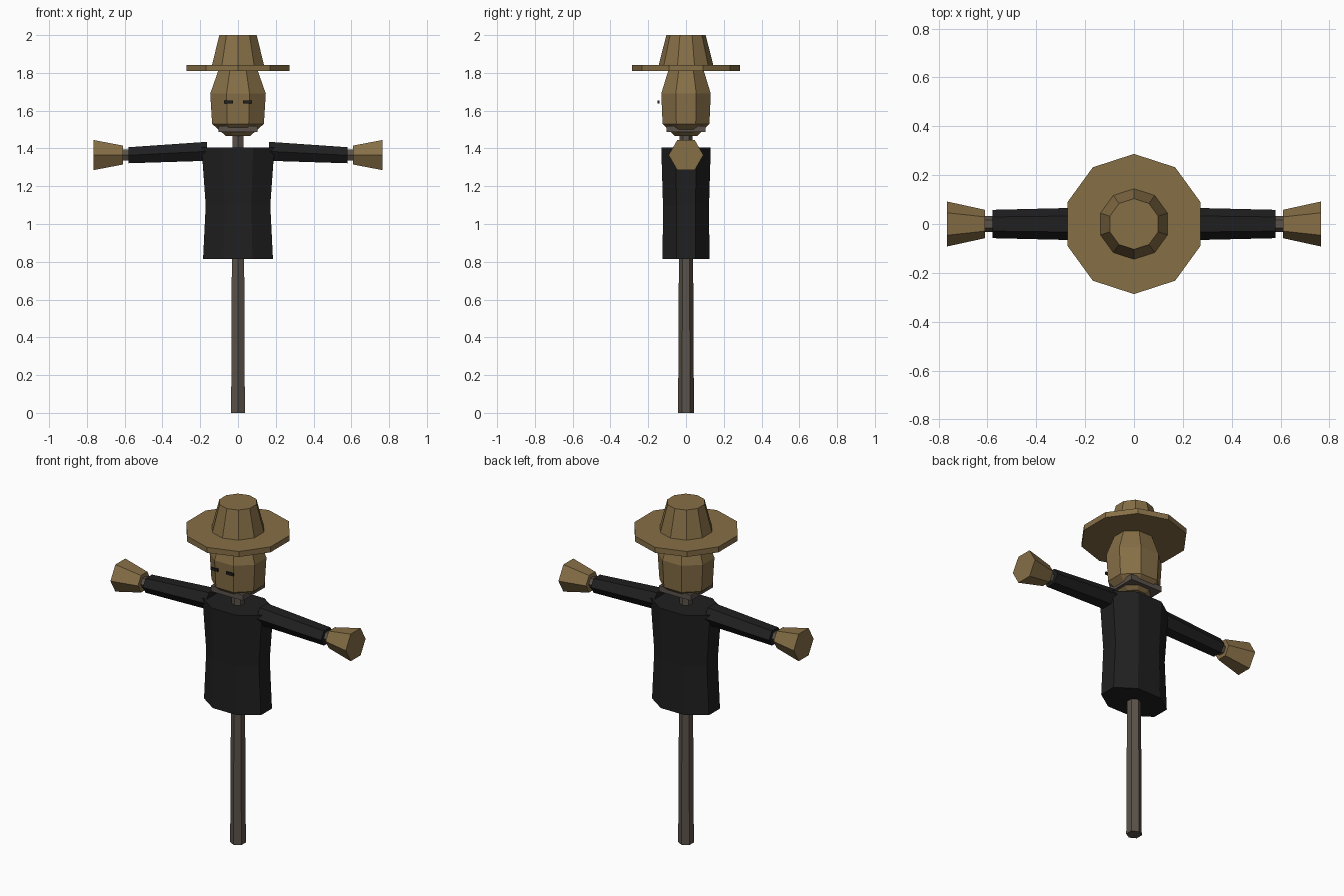
import bpy, bmesh, math
from mathutils import Matrix, Vector

if "Cube" in bpy.data.objects:
    bpy.data.objects.remove(bpy.data.objects["Cube"])


def material(name, rgb):
    m = bpy.data.materials.new(name)
    m.diffuse_color = (*rgb, 1)
    m.use_nodes = True
    m.node_tree.nodes["Principled BSDF"].inputs["Base Color"].default_value = m.diffuse_color
    return m


STRAW = material("straw tan", (0.24, 0.158, 0.062))
CLOTH = material("black cloth", (0.014, 0.014, 0.015))
WOOD = material("grey brown wood", (0.105, 0.086, 0.07))


def finish(name, bm, mat):
    bmesh.ops.recalc_face_normals(bm, faces=bm.faces)
    mesh = bpy.data.meshes.new(name)
    bm.to_mesh(mesh)
    bm.free()
    mesh.materials.append(mat)
    ob = bpy.data.objects.new(name, mesh)
    bpy.context.collection.objects.link(ob)
    return ob


def loft(name, mat, sides, sections, phase, matrix=Matrix()):
    """Stack of polygon rings (height, radius_x, radius_y), capped at both ends."""
    bm = bmesh.new()
    rings = []
    for h, rx, ry in sections:
        ring = []
        for i in range(sides):
            a = phase + 2 * math.pi * i / sides
            ring.append(bm.verts.new(matrix @ Vector((rx * math.cos(a), ry * math.sin(a), h))))
        rings.append(ring)
    for lo, hi in zip(rings, rings[1:]):
        for i in range(sides):
            j = (i + 1) % sides
            bm.faces.new((lo[i], lo[j], hi[j], hi[i]))
    bm.faces.new(rings[0])
    bm.faces.new(rings[-1])
    return finish(name, bm, mat)


def box(name, mat, centre, size):
    bm = bmesh.new()
    bmesh.ops.create_cube(bm, size=1, matrix=Matrix.Translation(centre) @ Matrix.Diagonal((*size, 1)))
    return finish(name, bm, mat)


UP = math.pi / 2              # a corner points along y
FLAT = math.pi / 8            # octagon with flat front and sides
K = 1 / math.cos(FLAT)        # half width -> corner radius for octagons


def octagon(rows):
    return [(z, x * K, y * K) for z, x, y in rows]


# Post
loft("post", WOOD, 6, [(0, .042, .042), (1.52, .034, .034)], UP)

# Shirt body
loft("shirt", CLOTH, 8, octagon([(.815, .185, .124), (1.1, .171, .122), (1.405, .193, .131)]), FLAT)

# Head sack, neck tie and eyes
loft("head", STRAW, 8, octagon([(1.467, .065, .06), (1.53, .137, .124),
                                (1.69, .147, .131), (1.825, .1, .09)]), FLAT)
box("neck_tie", WOOD, (0, 0, 1.503), (.208, .208, .033))

# Hat
loft("hat_brim", STRAW, 10, [(1.81, .287, .287), (1.842, .287, .287)], UP)
loft("hat_crown", STRAW, 10, [(1.84, .145, .145), (2.0, .104, .104)], UP)

# Crossbar, sleeves, straw hands and eyes on both sides
for side, label in ((1, "left"), (-1, "right")):
    # local z runs outward along x, local y stays y
    axis = Matrix(((0, 0, side, 0), (0, 1, 0, 0), (1, 0, 0, 1.365), (0, 0, 0, 1)))
    slope = axis.copy()
    slope[2][2] = -.05         # sleeve drops slightly outward
    slope[2][3] = 1.393
    loft(label + "_crossbar", WOOD, 6, [(.1, .035, .035), (.63, .033, .033)], UP, axis)
    loft(label + "_sleeve", CLOTH, 6, [(.165, .058, .068), (.58, .049, .058)], UP, slope)
    loft(label + "_hand", STRAW, 6, [(.61, .058, .058), (.765, .092, .092)], UP, axis)
    box(label + "_eye", CLOTH, (side * .051, -.146, 1.646), (.047, .009, .015))
